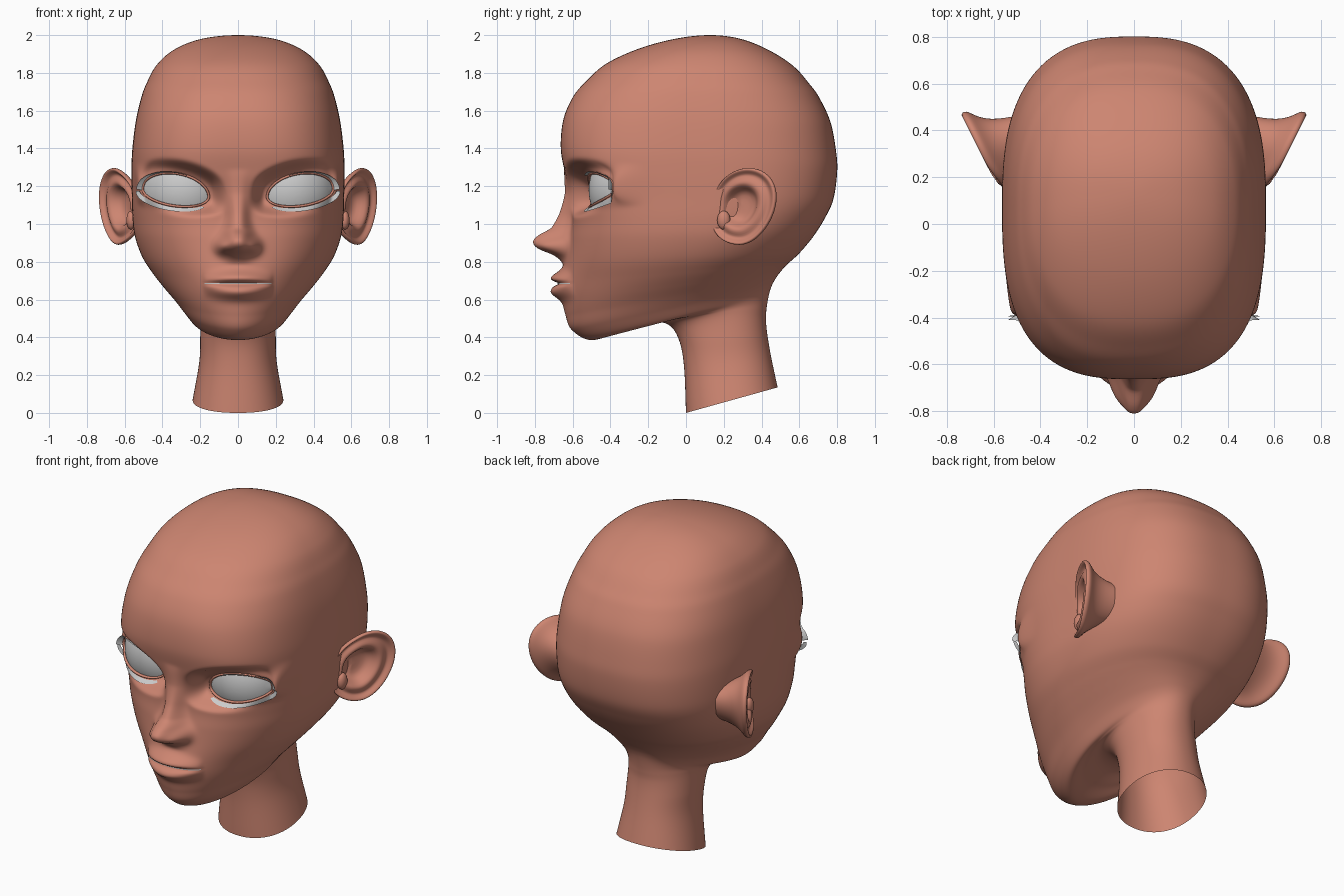
import bpy, bmesh, math
from mathutils import Vector
from mathutils.bvhtree import BVHTree

if "Cube" in bpy.data.objects:
    bpy.data.objects.remove(bpy.data.objects["Cube"])


def material(name, rgb):
    m = bpy.data.materials.new(name)
    m.diffuse_color = (*rgb, 1)
    m.use_nodes = True
    m.node_tree.nodes["Principled BSDF"].inputs["Base Color"].default_value = m.diffuse_color
    return m


SKIN = material("warm skin", (0.61, 0.235, 0.165))
GREY = material("pale grey", (0.6, 0.6, 0.6))


def finish(name, bm, mat, mirror=False, subsurf=0):
    bmesh.ops.recalc_face_normals(bm, faces=bm.faces)
    for f in bm.faces:
        f.smooth = True
    me = bpy.data.meshes.new(name)
    bm.to_mesh(me)
    bm.free()
    me.materials.append(mat)
    ob = bpy.data.objects.new(name, me)
    bpy.context.collection.objects.link(ob)
    if mirror:
        ob.modifiers.new("mirror", 'MIRROR').use_mirror_merge = False
    if subsurf:
        s = ob.modifiers.new("smooth", 'SUBSURF')
        s.levels = s.render_levels = subsurf
    return ob


def grid(bm, rows, closed=True):
    """Skin a list of equally long point rows with quads."""
    vs = [[bm.verts.new(p) for p in r] for r in rows]
    n = len(rows[0])
    for a, b in zip(vs, vs[1:]):
        for j in range(n if closed else n - 1):
            k = (j + 1) % n
            bm.faces.new((a[j], a[k], b[k], b[j]))
    return vs


def sstep(a, b, t):
    t = min(1, max(0, (t - a) / (b - a)))
    return t * t * (3 - 2 * t)


def interp(pts, t):
    for (a, p), (b, q) in zip(pts, pts[1:]):
        if a <= t <= b:
            return p + (q - p) * (t - a) / (b - a)
    return 0.0


def gauss(*terms):
    return math.exp(-sum((d / s) ** 2 for d, s in terms))


# Eye layout: eyeball depth and almond distance (1 on the lid line)
TILT, MID = .12, 1.165


def eye_y(x, z):
    return -.265 - math.sqrt(max(.0121, .0625 - (x - .275) ** 2 - (z - 1.18) ** 2))


def almond(x, z):
    v = z - MID - TILT * (x - .33)
    return math.hypot((x - .33) / .17, v / (.1 if v > 0 else .068))


def almond_point(a, deg):
    t = math.radians(deg)
    x = .33 + .17 * a * math.cos(t)
    s = math.sin(t)
    return x, MID + TILT * (x - .33) + a * s * (.1 if s > 0 else .068)


# Nose profile: (height, projection)
NOSE = [(.785, 0), (.815, -.03), (.84, -.075), (.865, -.15), (.89, -.183), (.915, -.19),
        (.945, -.16), (.975, -.105), (1.05, -.068), (1.16, -.03), (1.29, 0)]


def face(x, y, z):
    """Sculpt eye sockets, nose and lips into the front of the head."""
    if y > -.2 or z < .4 or z > 1.5:
        return y
    ax = abs(x)
    a = almond(ax, z)
    if a < 1.85:
        k = (1 - sstep(1.03, 1.83, a)) * (1 - sstep(-.32, -.2, y))
        k *= sstep(.05, .14, ax)
        lid = eye_y(ax, z) - .012 + .04 * (1 - sstep(.93, 1.03, a))
        y += (lid - y) * k
    width = .052 + .022 * (1 - sstep(.9, 1.05, z))
    y += interp(NOSE, z) * math.exp(-(ax / width) ** 2.7)
    y -= .072 * gauss((ax - .085, .036), (z - .883, .038))
    y -= .03 * gauss((x, .2), (z - .68, .11))
    c = max(0, 1 - (x / .185) ** 2) ** .7
    y -= c * .05 * gauss((z - .685 - .01 - .02 * c, .033))
    y -= c * .05 * gauss((z - .685 + .012 + .033 * c, .038))
    y += c * .04 * gauss((z - .685, .009))
    return y


# Head and neck: rings from crown to neck base
# front y, front z, back y, back z, half width, front squareness
RINGS = [
    (.13, 2.0, .13, 2.0, 0, 2.2),
    (-.05, 1.982, .29, 1.98, .19, 2.2),
    (-.245, 1.93, .44, 1.92, .335, 2.2),
    (-.42, 1.85, .57, 1.835, .43, 2.3),
    (-.53, 1.755, .655, 1.74, .483, 2.4),
    (-.60, 1.67, .705, 1.67, .512, 2.5),
    (-.65, 1.55, .765, 1.54, .541, 2.65),
    (-.663, 1.40, .795, 1.38, .56, 2.8),
    (-.64, 1.27, .80, 1.27, .564, 2.85),
    (-.61, 1.15, .78, 1.13, .562, 2.75),
    (-.605, 1.02, .735, 1.03, .558, 2.55),
    (-.62, .92, .675, .935, .544, 2.35),
    (-.635, .80, .60, .845, .505, 2.15),
    (-.64, .69, .535, .785, .449, 2.0),
    (-.64, .60, .495, .74, .394, 1.95),
    (-.635, .52, .468, .70, .34, 1.9),
    (-.605, .44, .453, .67, .292, 1.9),
    (-.50, .385, .443, .64, .25, 1.9),
    (-.34, .435, .434, .60, .222, 2.0),
    (-.19, .48, .427, .555, .207, 2.0),
    (-.09, .465, .423, .50, .20, 2.1),
    (-.035, .38, .43, .42, .20, 2.2),
    (-.01, .24, .45, .30, .205, 2.2),
    (0, 0, .485, .135, .24, 2.2)]


def catmull(p, t):
    a, b, c, d = p
    return [.5 * (2 * q + (r - o) * t + (2 * o - 5 * q + 4 * r - s) * t * t
                  + (3 * q - o - 3 * r + s) * t ** 3) for o, q, r, s in zip(a, b, c, d)]


r1, rl, rk = RINGS[1], RINGS[-1], RINGS[-2]
ctrl = [(r1[2], r1[3], r1[0], r1[1], -r1[4], r1[5])] + RINGS + [[2 * a - b for a, b in zip(rl, rk)]]
SUB, COLS = 12, 240
rows = []
for i in range(len(RINGS) - 1):
    for s in range(SUB + (i == len(RINGS) - 2)):
        yf, zf, yb, zb, w, pf = catmull(ctrl[i:i + 4], s / SUB)
        row = []
        for j in range(COLS):
            t = 2 * math.pi * j / COLS
            ph = t - .5 * math.sin(t)
            cs, sn = math.cos(ph), math.sin(ph)
            p = pf if cs > 0 else 2.15 + .5 * sstep(.6, 1.15, zb) - .25 * sstep(1.5, 1.9, zb)
            r = (abs(cs) ** p + abs(sn) ** p) ** (-1 / p)
            v = (1 - r * cs) / 2
            x, y, z = w * r * sn, yf + (yb - yf) * v, zf + (zb - zf) * v
            row.append((x, face(x, y, z), z))
        rows.append(row)
bm = bmesh.new()
grid(bm, rows)
bmesh.ops.remove_doubles(bm, verts=bm.verts, dist=.0003)
for _ in range(2):
    bmesh.ops.smooth_vert(bm, verts=[v for v in bm.verts if not v.is_boundary], factor=.5,
                          use_axis_x=True, use_axis_y=True, use_axis_z=True)
tree = BVHTree.FromBMesh(bm)
finish("head_and_neck", bm, SKIN)


def skin_y(x, z, gap):
    hit = tree.ray_cast(Vector((x, -2, z)), Vector((0, 1, 0)))[0]
    return (hit.y if hit and hit.y < -.3 else -.36) - gap


# Eyeballs: almond patches on a sphere
bm = bmesh.new()
rows = []
for i in range(13):
    pts = [almond_point(max(.01, i / 12 * 1.02), d) for d in range(0, 360, 5)]
    rows.append([(x, eye_y(x, z), z) for x, z in pts])
vs = grid(bm, rows)
bm.faces.new(vs[0])
finish("eyeballs", bm, GREY, mirror=True)

# Eyelid rims: thin tubes along the lid line
bm = bmesh.new()
rows = []
for d in range(0, 361, 5):
    x, z = almond_point(1.03, d)
    dx, dz = math.cos(math.radians(d)), math.sin(math.radians(d))
    rows.append([(x + .007 * math.cos(q) * dx, eye_y(x, z) - .007 + .011 * math.sin(q),
                  z + .007 * math.cos(q) * dz) for q in [k * math.pi / 4 for k in range(8)]])
grid(bm, rows)
finish("eyelid_rims", bm, SKIN, mirror=True)


# Lashes: thin strips standing off the lids
def lashes(name, degs, inner, outer, gap):
    bm = bmesh.new()
    rows = []
    n = len(degs) - 1
    for i, d in enumerate(degs):
        f = i / n
        row = []
        for k in range(4):
            a = inner + (outer(f) - inner) * k / 3
            x, z = almond_point(a, d)
            row.append((x, min(skin_y(x, z, .006), eye_y(x, z) - .015) - gap * k / 3, z))
        rows.append(row)
    grid(bm, rows, closed=False)
    finish(name, bm, GREY, mirror=True)


lashes("upper_lashes", list(range(110, -6, -5)), 1.05, lambda f: 1.06 + .17 * f, .02)
lashes("lower_lashes", list(range(-10, -136, -5)), 1.15,
       lambda f: 1.16 + .3 * math.sin(math.pi * min(1, f * .8 + .1)), .005)

# Teeth line between the lips
bm = bmesh.new()
rows = []
for i in range(41):
    x = -.178 + .356 * i / 40
    y = skin_y(x, .685, .002)
    rows.append([(x, y, .682), (x, y, .688)])
grid(bm, rows, closed=False)
finish("teeth_line", bm, GREY)

# Ears: concentric rings from the hollow over the rim to the root
EAR = [(.04, -.055), (.3, -.055), (.42, -.035), (.52, .004), (.62, .016), (.73, .004), (.81, -.006),
       (.88, .008), (.94, .022), (.99, .018), (1.0, .002), (.96, -.012), (.85, -.03),
       (.72, -.06), (.6, -.11), (.52, -.17)]
bm = bmesh.new()
rows = []
for sc, n in EAR:
    row = []
    for j in range(48):
        t = 2 * math.pi * j / 48
        c, s = math.cos(t), math.sin(t)
        u = sc * .165 * c * (1 + .12 * s) - .045 * (1 - sc)
        v = sc * .205 * s
        u += .12 * v - .05 * sc * max(0, -s) * max(0, -c)
        # the front edge sinks into the cheek
        sink = .035 * sc * sstep(.3, 1, -c) * (1 - .5 * max(0, s))
        row.append((.638 + .5 * u + .883 * n - sink, .312 + u - .469 * n, 1.093 + v))
    rows.append(row)
vs = grid(bm, rows)
bm.faces.new(vs[0])
finish("ears", bm, SKIN, mirror=True, subsurf=1)

# Small flap in front of each ear hollow
bm = bmesh.new()
bmesh.ops.create_uvsphere(bm, u_segments=20, v_segments=12, radius=1)
for v in bm.verts:
    v.co = (.565 + v.co.x * .026, .2 + v.co.y * .035, 1.02 + v.co.z * .05)
finish("ear_flaps", bm, SKIN, mirror=True)
